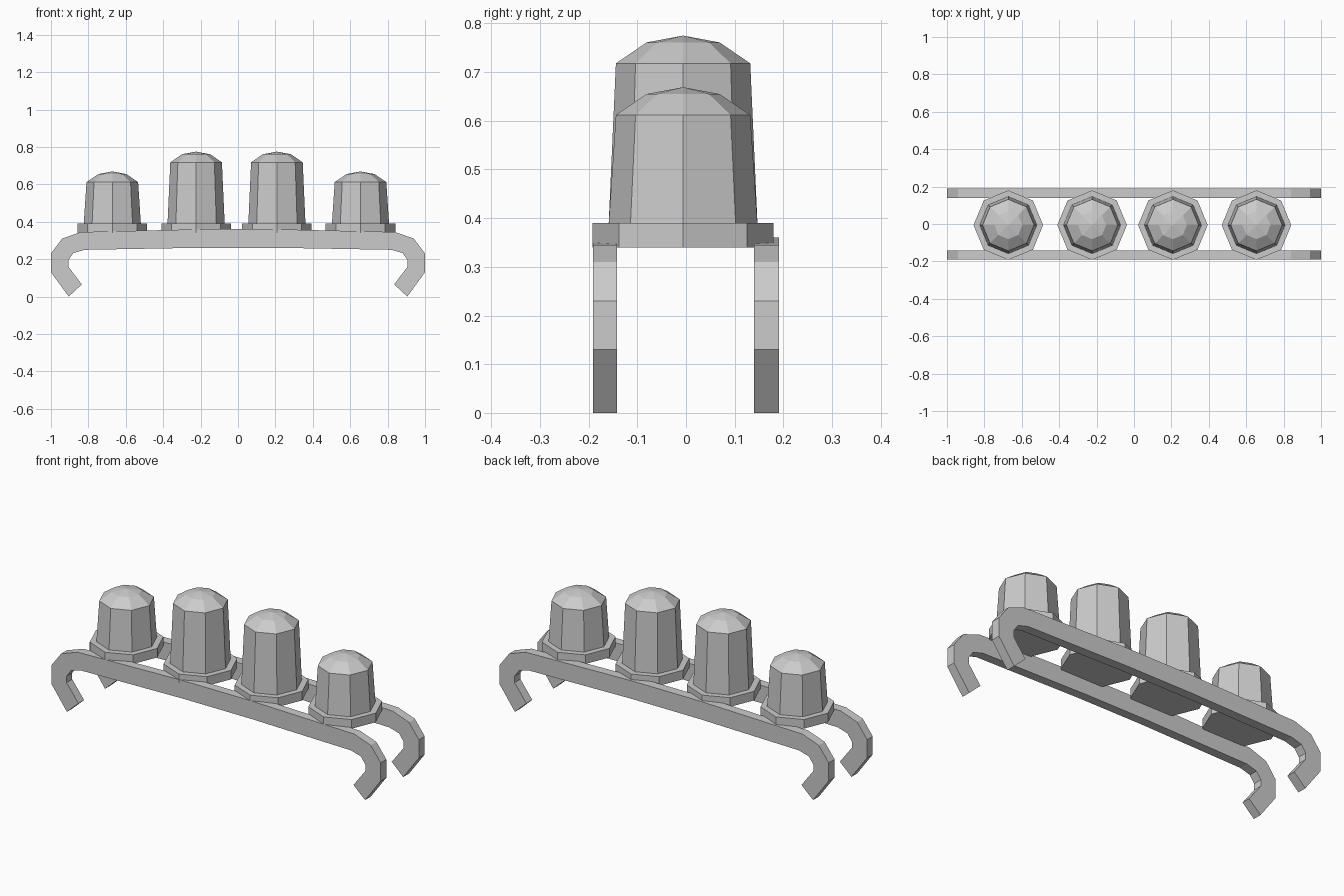
import bpy, math

if "Cube" in bpy.data.objects:
    bpy.data.objects.remove(bpy.data.objects["Cube"])


def make_object(name, verts, faces):
    mesh = bpy.data.meshes.new(name)
    mesh.from_pydata(verts, [], faces)
    mesh.update()
    obj = bpy.data.objects.new(name, mesh)
    bpy.context.collection.objects.link(obj)
    return obj


def rail(name, y0, y1):
    # Half outline, outer side from hook tip to middle, inner side likewise
    outer = [(-.905, 0), (-1, .13), (-1, .23), (-.94, .31), (-.84, .345), (-.2, .36)]
    inner = [(-.835, .065), (-.907, .16), (-.907, .195), (-.88, .233), (-.82, .25), (-.2, .261)]
    outer += [(-x, z) for x, z in reversed(outer)]
    inner += [(-x, z) for x, z in reversed(inner)]
    n = len(outer)
    verts = []
    for (ox, oz), (ix, iz) in zip(outer, inner):
        verts += [(ox, y0, oz), (ox, y1, oz), (ix, y1, iz), (ix, y0, iz)]
    faces = [(0, 1, 2, 3), tuple(4 * n - k for k in (1, 2, 3, 4))]
    for i in range(n - 1):
        a, b = 4 * i, 4 * i + 4
        for k in range(4):
            j = (k + 1) % 4
            faces.append((a + k, b + k, b + j, a + j))
    return make_object(name, verts, faces)


def lathe(name, cx, cy, rings, apex=None, sides=8):
    # Stacked eight-sided rings, closed below and by a cap or apex above
    verts = [(cx + r * math.cos(math.tau * k / sides), cy + r * math.sin(math.tau * k / sides), z)
             for r, z in rings for k in range(sides)]
    faces = [tuple(reversed(range(sides)))]
    top = (len(rings) - 1) * sides
    for i in range(0, top, sides):
        for k in range(sides):
            j = (k + 1) % sides
            faces.append((i + k, i + j, i + sides + j, i + sides + k))
    if apex is None:
        faces.append(tuple(range(top, top + sides)))
    else:
        verts.append((cx, cy, apex))
        faces += [(top + k, top + (k + 1) % sides, top + sides) for k in range(sides)]
    return make_object(name, verts, faces)


# Two hooked rails
rail("front_rail", -.191, -.142)
rail("back_rail", .14, .191)

# Four lamps: octagonal base and tapered domed lens
for i, (x, shoulder) in enumerate([(-.672, .612), (-.224, .718), (.208, .718), (.655, .612)], 1):
    lathe(f"lamp_base_{i}", x, -.006, [(.186, .34), (.186, .39)])
    lathe(f"lamp_lens_{i}", x, -.006,
          [(.153, .385), (.138, shoulder), (.075, shoulder + .043)], shoulder + .057)
